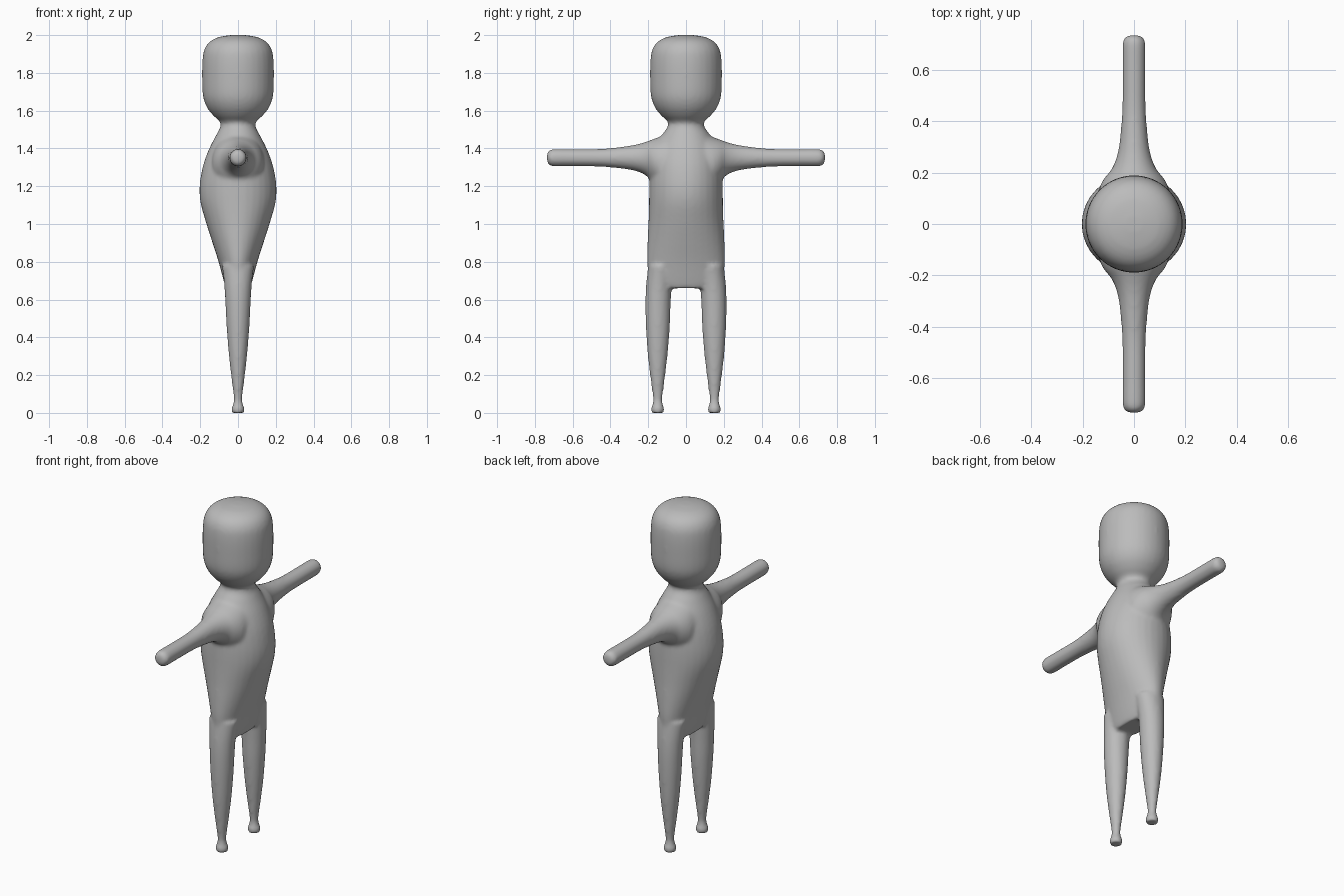
import bpy, bmesh, math
from mathutils import Vector

if "Cube" in bpy.data.objects:
    bpy.data.objects.remove(bpy.data.objects["Cube"])

bm = bmesh.new()
SIDES = 32


def smooth_path(pts, steps=5):
    """Catmull-Rom interpolation through rows of numbers."""
    rows = [Vector(p) for p in pts]
    ext = [rows[0]] + rows + [rows[-1]]
    out = []
    for a, b, c, d in zip(ext, ext[1:], ext[2:], ext[3:]):
        for i in range(steps):
            t = i / steps
            out.append(0.5 * (2 * b + (c - a) * t + (2 * a - 5 * b + 4 * c - d) * t * t
                              + (3 * b - a - 3 * c + d) * t ** 3))
    return out + [rows[-1]]


def loft(rings):
    """Closed tube from (centre, half axis u, half axis v) ellipses."""
    loops = []
    for c, u, v in rings:
        angles = [2 * math.pi * i / SIDES for i in range(SIDES)]
        loops.append([bm.verts.new(c + u * math.cos(a) + v * math.sin(a)) for a in angles])
    for lo, hi in zip(loops, loops[1:]):
        for i in range(SIDES):
            j = (i + 1) % SIDES
            bm.faces.new((lo[i], lo[j], hi[j], hi[i]))
    bm.faces.new(loops[0][::-1])
    bm.faces.new(loops[-1])


def upright(rows):
    """Rows of (z, centre y, half x, half y)."""
    loft([(Vector((0, cy, z)), Vector((rx, 0, 0)), Vector((0, ry, 0)))
          for z, cy, rx, ry in (tuple(r) for r in smooth_path(rows))])


# Head, neck and torso down to the crotch
upright([(z, 0, rx, ry) for z, rx, ry in (
    (0.66, 0.064, 0.17), (0.70, 0.076, 0.196), (0.80, 0.103, 0.206), (0.90, 0.135, 0.204),
    (1.00, 0.167, 0.199), (1.10, 0.196, 0.196), (1.17, 0.204, 0.195), (1.24, 0.199, 0.193),
    (1.32, 0.182, 0.186), (1.40, 0.152, 0.165), (1.47, 0.116, 0.128), (1.51, 0.095, 0.10),
    (1.54, 0.095, 0.095), (1.575, 0.132, 0.132), (1.62, 0.166, 0.166), (1.68, 0.186, 0.186),
    (1.78, 0.190, 0.190), (1.87, 0.188, 0.188), (1.925, 0.178, 0.178), (1.965, 0.150, 0.150),
    (1.99, 0.100, 0.100), (2.001, 0.03, 0.03))])

# Arms: (distance y, half x, bottom z, top z)
arm = smooth_path([
    (0.08, 0.14, 1.17, 1.49), (0.14, 0.135, 1.18, 1.462), (0.18, 0.115, 1.22, 1.447),
    (0.21, 0.09, 1.255, 1.436), (0.26, 0.068, 1.279, 1.422), (0.33, 0.055, 1.292, 1.410),
    (0.45, 0.046, 1.303, 1.398), (0.60, 0.045, 1.305, 1.397), (0.70, 0.045, 1.305, 1.397),
    (0.722, 0.039, 1.311, 1.391), (0.736, 0.024, 1.327, 1.375)])

# Legs: (z, centre y, half x, half y)
leg = [(0.0, 0.15, 0.032, 0.032), (0.02, 0.15, 0.036, 0.036), (0.045, 0.15, 0.027, 0.028),
       (0.075, 0.15, 0.022, 0.025), (0.15, 0.15, 0.031, 0.034), (0.30, 0.15, 0.048, 0.052),
       (0.45, 0.149, 0.060, 0.063), (0.58, 0.148, 0.067, 0.067), (0.68, 0.143, 0.073, 0.068),
       (0.78, 0.13, 0.085, 0.07)]

for s in (-1, 1):
    loft([(Vector((0, s * y, (lo + hi) / 2)), Vector((rx, 0, 0)), Vector((0, 0, (hi - lo) / 2)))
          for y, rx, lo, hi in (tuple(r) for r in arm)])
    upright([(z, s * y, rx, ry) for z, y, rx, ry in leg])

bmesh.ops.recalc_face_normals(bm, faces=bm.faces)
mesh = bpy.data.meshes.new("body")
bm.to_mesh(mesh)
bm.free()
body = bpy.data.objects.new("body", mesh)
bpy.context.collection.objects.link(body)

grey = bpy.data.materials.new("plain grey")
grey.diffuse_color = (0.5, 0.5, 0.5, 1)
grey.use_nodes = True
grey.node_tree.nodes["Principled BSDF"].inputs["Base Color"].default_value = grey.diffuse_color
mesh.materials.append(grey)

# Fuse the parts into one skin and soften the joins
remesh = body.modifiers.new("fuse", 'REMESH')
remesh.mode = 'VOXEL'
remesh.voxel_size = 0.01
remesh.use_smooth_shade = True
soften = body.modifiers.new("soften", 'SMOOTH')
soften.factor = 0.5
soften.iterations = 8

bpy.context.view_layer.objects.active = body
body.select_set(True)
for name in ("fuse", "soften"):
    bpy.ops.object.modifier_apply(modifier=name)
bpy.ops.object.shade_smooth()
